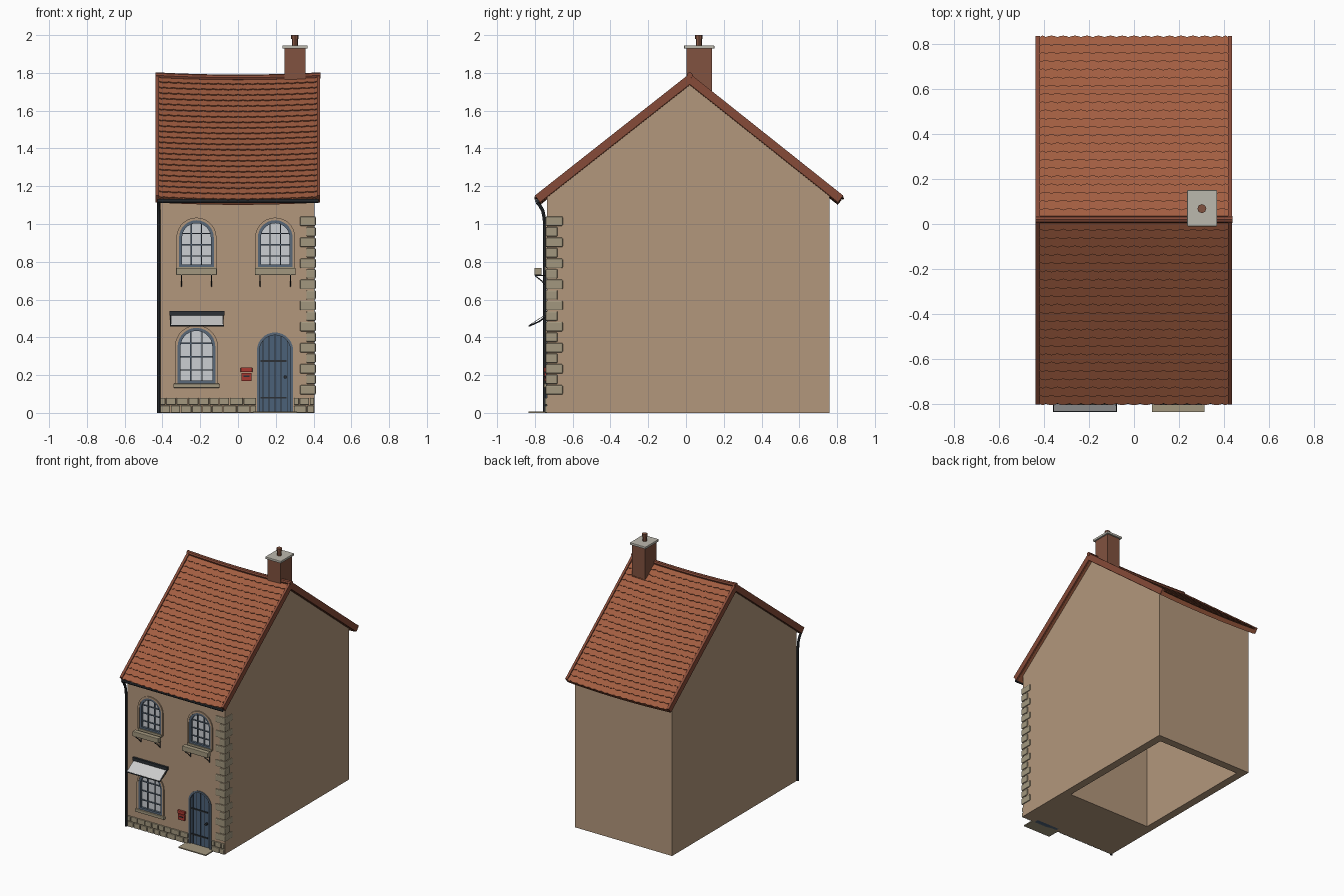
import bpy, bmesh, math, random
from mathutils import Vector

if "Cube" in bpy.data.objects:
    bpy.data.objects.remove(bpy.data.objects["Cube"])
random.seed(4)

def mat(name, r, g, b):
    m = bpy.data.materials.new(name)
    m.diffuse_color = (r, g, b, 1)
    m.use_nodes = True
    m.node_tree.nodes["Principled BSDF"].inputs["Base Color"].default_value = m.diffuse_color
    return m

PLASTER = mat("plaster", .45, .31, .20)
STONE = mat("stone", .36, .31, .21)
TILE = mat("roof_tile", .36, .11, .052)
VERGE = mat("verge_clay", .24, .07, .04)
BRICK = mat("chimney_clay", .22, .085, .05)
IRON = mat("iron", .025, .03, .035)
BLUE = mat("door_blue", .07, .12, .19)
FRAME = mat("frame_blue", .10, .14, .19)
GLASS = mat("glass", .60, .62, .65)
CLOTH = mat("awning_cloth", .7, .7, .7)
CAP = mat("cap_stone", .5, .48, .42)
RED = mat("box_red", .4, .04, .03)

def finish(name, bm, material, bevel=0):
    bmesh.ops.recalc_face_normals(bm, faces=bm.faces)
    me = bpy.data.meshes.new(name)
    bm.to_mesh(me)
    bm.free()
    ob = bpy.data.objects.new(name, me)
    bpy.context.collection.objects.link(ob)
    me.materials.append(material)
    if bevel:
        b = ob.modifiers.new("bevel", 'BEVEL')
        b.width, b.segments = bevel, 2
    return ob

def boxes(name, items, material, bevel=0):
    bm = bmesh.new()
    for x0, x1, y0, y1, z0, z1 in items:
        v = [bm.verts.new((x, y, z)) for x in (x0, x1) for y in (y0, y1) for z in (z0, z1)]
        for f in ((0, 1, 3, 2), (4, 6, 7, 5), (0, 4, 5, 1), (2, 3, 7, 6), (0, 2, 6, 4), (1, 5, 7, 3)):
            bm.faces.new([v[i] for i in f])
    return finish(name, bm, material, bevel)

def prism(name, pts, axis, stops, material):
    """Extrude a 2D profile along x (pts = y,z) or y (pts = x,z) through the stops."""
    bm = bmesh.new()
    place = (lambda p, t: (t, p[0], p[1])) if axis == 'x' else (lambda p, t: (p[0], t, p[1]))
    loops = [[bm.verts.new(place(p, t)) for p in pts] for t in stops]
    n = len(pts)
    for a, b in zip(loops, loops[1:]):
        for i in range(n):
            bm.faces.new((a[i], a[(i + 1) % n], b[(i + 1) % n], b[i]))
    bm.faces.new(loops[0])
    bm.faces.new(loops[-1])
    return finish(name, bm, material)

def arch(cx, hw, z0, spring, n=14):
    return [(cx - hw, z0), (cx + hw, z0)] + [
        (cx + hw * math.cos(math.pi * i / n), spring + hw * math.sin(math.pi * i / n)) for i in range(n + 1)]

def band(name, outer, inner, y0, y1, material):
    bm = bmesh.new()
    L = [[bm.verts.new((x, y, z)) for x, z in p] for p, y in ((outer, y0), (outer, y1), (inner, y1), (inner, y0))]
    n = len(outer)
    for k in range(4):
        a, b = L[k], L[(k + 1) % 4]
        for i in range(n):
            bm.faces.new((a[i], a[(i + 1) % n], b[(i + 1) % n], b[i]))
    return finish(name, bm, material)

def tube(name, paths, r, material):
    cu = bpy.data.curves.new(name, 'CURVE')
    cu.dimensions, cu.bevel_depth, cu.bevel_resolution, cu.use_fill_caps = '3D', r, 2, True
    for pts in paths:
        s = cu.splines.new('POLY')
        s.points.add(len(pts) - 1)
        for p, c in zip(s.points, pts):
            p.co = (*c, 1)
    ob = bpy.data.objects.new(name, cu)
    bpy.context.collection.objects.link(ob)
    cu.materials.append(material)
    bpy.ops.object.select_all(action='DESELECT')
    ob.select_set(True)
    bpy.context.view_layer.objects.active = ob
    bpy.ops.object.convert(target='MESH')
    bpy.ops.object.shade_smooth_by_angle()
    return ob

def cut(ob, cutter):
    m = ob.modifiers.new("cut", 'BOOLEAN')
    m.operation, m.object, m.solver = 'DIFFERENCE', cutter, 'EXACT'
    bpy.context.view_layer.objects.active = ob
    bpy.ops.object.modifier_apply(modifier=m.name)
    bpy.data.objects.remove(cutter)

WY = -.735                                   # front wall plane
# walls: gabled block, hollow from below behind the front room
walls = prism("walls", [(WY, 0), (.76, 0), (.76, 1.165), (.02, 1.753), (WY, 1.155)], 'x', (-.415, .405), PLASTER)
cut(walls, boxes("cavity", [(-.355, .345, -.28, .70, -.1, 1.1)], PLASTER))

# windows: centre, half width, sill height, arch spring
for name, cx, hw, z0, zs in (("upper_left", -.22, .092, .77, .928), ("upper_right", .197, .092, .77, .928),
                             ("lower", -.22, .1, .155, .35)):
    cut(walls, prism("pocket", arch(cx, hw, z0, zs), 'y', (WY - .1, WY + .03), PLASTER))
    prism(name + "_glass", arch(cx, hw - .01, z0 + .01, zs), 'y', (WY + .012, WY + .028), GLASS)
    band(name + "_frame", arch(cx, hw, z0, zs), arch(cx, hw - .016, z0 + .016, zs), WY - .005, WY + .03, FRAME)
    band(name + "_trim", arch(cx, hw + .014, z0 - .005, zs), arch(cx, hw, z0, zs), WY - .008, WY + .005, PLASTER)
    top = zs + hw * .9
    bars = [(cx + s * hw * .3 - .003, cx + s * hw * .3 + .003, WY + .004, WY + .014, z0, top) for s in (-1, 1)]
    for i in range(1, 4):
        z = z0 + (top - z0) * i / 4
        w = hw - .008
        bars.append((cx - w, cx + w, WY + .004, WY + .014, z - .003, z + .003))
    boxes(name + "_glazing_bars", bars, FRAME)
    if name != "lower":
        # flower trough on iron brackets
        boxes(name + "_trough", [(cx - .108, cx + .108, -.802, -.765, .73, .768)], STONE, .004)
        tube(name + "_brackets", [[(cx + s * .08, -.80, .727), (cx + s * .08, WY - .004, .727), (cx + s * .08, WY - .004, .67),
                                   (cx + s * .08, -.765, .70), (cx + s * .08, -.80, .727)] for s in (-1, 1)], .003, IRON)
        boxes(name + "_sill", [(cx - .1, cx + .1, WY - .012, WY + .01, .755, .772)], STONE)
boxes("lower_sill", [(-.342, -.098, WY - .018, WY + .01, .133, .155)], STONE, .004)

# door
DX, DW, DS = .196, .096, .33
cut(walls, prism("pocket", arch(DX, DW, -.05, DS), 'y', (WY - .1, WY + .03), PLASTER))
prism("door", arch(DX, DW - .008, 0, DS), 'y', (WY + .006, WY + .03), BLUE)
band("door_frame", arch(DX, DW, 0, DS), arch(DX, DW - .014, .004, DS), WY - .006, WY + .03, FRAME)
boxes("door_plank_grooves", [(DX + i * .032 - .0018, DX + i * .032 + .0018, WY + .004, WY + .01, .005,
                              DS + math.sqrt(.084 ** 2 - (i * .032) ** 2)) for i in (-2, -1, 0, 1, 2)], IRON)
boxes("door_straps", [(DX - .078, DX + .06, WY, WY + .01, z - .005, z + .005) for z in (.08, .275)], IRON)
tube("door_knob", [[(.25, WY + .01, .19), (.25, WY - .012, .19)]], .009, IRON)
boxes("doorstep", [(.08, .312, -.833, WY + .005, 0, .008)], STONE)

# letter box
boxes("letter_box", [(.018, .072, WY - .014, WY, .168, .212), (.014, .076, WY - .018, WY, .216, .24)], RED, .003)
boxes("letter_box_slot", [(.03, .06, WY - .016, WY - .01, .19, .198)], IRON)

# stone plinth, two courses with broken joints
stones = []
for xa, xb in ((-.413, .098), (.294, .405)):
    for row in range(2):
        x = xa
        while x < xb - .005:
            nx = min(x + (.03 if x == xa and row else random.uniform(.05, .075)), xb)
            if xb - nx < .02:
                nx = xb
            stones.append((x + .002, nx - .002, WY - .012, WY + .005, row * .042, row * .042 + .038))
            x = nx
boxes("plinth_stones", stones, STONE, .005)

# corner quoins, alternating long and short
quoins = []
for i in range(17):
    z = .097 + i * .0558
    long = i % 2 == 0
    quoins.append((.328 if long else .362, .412, WY - .008, -.652 if long else -.68, z, z + .05))
boxes("corner_quoins", quoins, STONE, .006)

# roof profile helper: offset chevron
RY, RZ, E = .02, 1.775, ((-.79, 1.137), (.822, 1.137))
def chevron(n0, n1):
    pts = []
    for n in (n0, n1):
        row = []
        for ey, ez in E:
            d = Vector((abs(ey - RY), RZ - ez)).normalized()
            row.append((ey + math.copysign(d.y, ey) * n, ez + d.x * n))
        row.insert(1, (RY, RZ + n / d.x))
        pts += row if n == n0 else row[::-1]
    return pts

def sag(ob):
    for v in ob.data.vertices:
        v.co.z -= .012 * (1 - (v.co.x / .435) ** 2)

XS = [-.425 + .85 * i / 12 for i in range(13)]
sag(prism("roof_slab", chevron(.002, -.03), 'x', XS, TILE))
for side, x0, x1 in (("left", -.437, -.417), ("right", .417, .435)):
    prism("verge_" + side, chevron(.017, -.028), 'x', (x0, x1), VERGE)

# overlapping tiles with rounded lower ends
ROWS, COLS = 22, 16
bm = bmesh.new()
for ey, ez in E:
    s = 1 if ey > 0 else -1
    dirn = Vector((0, ey - RY, ez - RZ))
    length = dirn.length
    dirn.normalize()
    nor = Vector((0, -s * dirn.z, s * dirn.y))
    pitch, w = length / ROWS, .836 / COLS
    for r in range(ROWS):
        for c in range(-1, COLS):
            u = -.418 + (c + .5 * (r % 2)) * w
            ua, ub = max(u, -.418), min(u + w, .418)
            if ub - ua < .01:
                continue
            v0, v1 = r * pitch, (r + 1) * pitch + .006
            prof = [(ua, v0), (ub, v0)] + [(ub + (ua - ub) * t, v1 - .008 + .008 * math.sin(math.pi * t))
                                           for t in (0, .2, .5, .8, 1)]
            layers = []
            for h in (-.006, 0):
                layers.append([bm.verts.new(Vector((x, RY, RZ)) + dirn * v + nor * (h + .006 + .008 * (v - v0) / (v1 - v0)))
                               for x, v in prof])
            a, b = layers
            bm.faces.new(a)
            bm.faces.new(b)
            for i in range(7):
                bm.faces.new((a[i], a[(i + 1) % 7], b[(i + 1) % 7], b[i]))
sag(finish("roof_tiles", bm, TILE))
sag(tube("ridge_cap", [[(x * 1.03, RY, 1.787) for x in XS]], .016, VERGE))

# chimney
boxes("chimney_stack", [(.247, .357, .003, .138, 1.66, 1.93)], BRICK)
boxes("chimney_cap", [(.236, .368, -.01, .15, 1.928, 1.945)], CAP, .003)
tube("chimney_pot", [[(.301, .068, 1.94), (.301, .068, 1.985)]], .016, BRICK)
tube("chimney_pot_rim", [[(.301, .068, 1.98), (.301, .068, 2.0)]], .02, BRICK)

# gutter and downpipe
tube("gutter", [[(-.425, -.788, 1.122), (.425, -.788, 1.122)]], .011, IRON)
bend = [(-.419, -.788, 1.115), (-.419, -.775, 1.10), (-.419, -.758, 1.07), (-.419, -.75, 1.03), (-.419, -.747, .98)]
tube("downpipe", [bend + [(-.419, -.747, 0)]], .009, IRON)

# awning above the lower window
prism("awning_cloth", [(WY, .527), (WY, .523), (-.83, .462), (-.83, .466)], 'x', (-.355, -.08), CLOTH)
boxes("awning_rail", [(-.363, -.072, WY - .016, WY, .515, .54)], IRON)
tube("awning_arms", [[(x, WY, .515), (x, -.775, .485), (x, -.83, .46)] for x in (-.355, -.08)]
     + [[(-.36, -.83, .461), (-.075, -.83, .461)]], .004, IRON)
